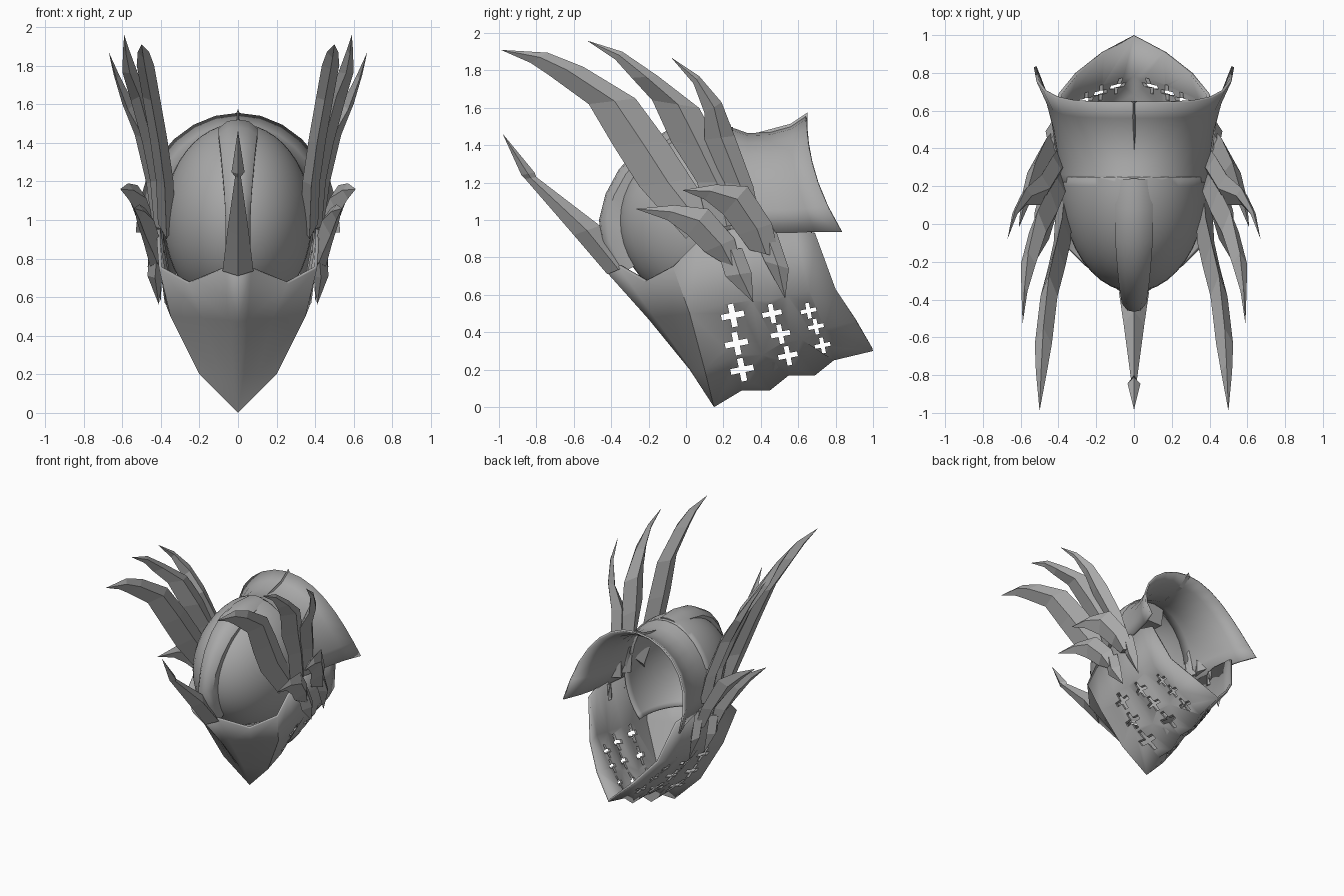
import bpy, bmesh, math
from mathutils import Vector, Matrix

default = bpy.data.objects.get("Cube")
if default:
    bpy.data.objects.remove(default, do_unlink=True)

steel = bpy.data.materials.new("plain_steel")
steel.use_nodes = True
GREY = (0.4, 0.4, 0.4, 1)
steel.diffuse_color = GREY
steel.node_tree.nodes["Principled BSDF"].inputs["Base Color"].default_value = GREY


def finish(name, bm, mirror=False, thickness=0, smooth=None):
    """Turn a bmesh into a shaded object, optionally mirrored and thickened."""
    bmesh.ops.remove_doubles(bm, verts=bm.verts, dist=0.0005)
    bmesh.ops.recalc_face_normals(bm, faces=bm.faces)
    mesh = bpy.data.meshes.new(name)
    bm.to_mesh(mesh)
    bm.free()
    mesh.materials.append(steel)
    obj = bpy.data.objects.new(name, mesh)
    bpy.context.collection.objects.link(obj)
    bpy.ops.object.select_all(action='DESELECT')
    obj.select_set(True)
    bpy.context.view_layer.objects.active = obj
    if mirror:
        mod = obj.modifiers.new("Mirror", 'MIRROR')
        mod.merge_threshold = 0.001
    if thickness:
        mod = obj.modifiers.new("Shell", 'SOLIDIFY')
        mod.thickness = thickness
        mod.offset = -1
    if smooth:
        bpy.ops.object.shade_smooth_by_angle(angle=math.radians(smooth))
    return obj


def loft(rings, closed=False):
    """Skin a list of equally long point rows; closed rows get end caps."""
    bm = bmesh.new()
    rows = [[bm.verts.new(p) for p in ring] for ring in rings]
    count = len(rows[0])
    for a, b in zip(rows, rows[1:]):
        for i in range(count if closed else count - 1):
            j = (i + 1) % count
            bm.faces.new((a[i], a[j], b[j], b[i]))
    if closed:
        bm.faces.new(rows[0])
        bm.faces.new(rows[-1][::-1])
    bmesh.ops.remove_doubles(bm, verts=bm.verts, dist=0.0005)
    bmesh.ops.dissolve_degenerate(bm, edges=bm.edges, dist=0.0005)
    return bm


def blade(name, stations, tip, bulk=0.28):
    """Diamond-section horn: stations are x, upper y z, lower y z."""
    rings = []
    for x, uy, uz, ly, lz in stations:
        upper, lower = Vector((x, uy, uz)), Vector((x, ly, lz))
        side = Vector((min((upper - lower).length * bulk, 0.045), 0, 0))
        middle = upper.lerp(lower, 0.45)
        rings.append((upper, middle + side, lower, middle - side))
    end = Vector(tip)
    rings.append([end + (p - end) * 0.02 for p in rings[-1]])
    return finish(name, loft(rings, closed=True), mirror=True)


# Domed face shell
bm = bmesh.new()
bmesh.ops.create_uvsphere(bm, u_segments=40, v_segments=24, radius=1)
bmesh.ops.scale(bm, vec=(0.385, 0.56, 0.5), verts=bm.verts)
bmesh.ops.translate(bm, vec=(0, 0.2, 1), verts=bm.verts)
for point, normal in (((0, 0.25, 0), (0, 1, 0)), ((0, 0, 0.62), (0, 0, -1))):
    bmesh.ops.bisect_plane(bm, geom=bm.verts[:] + bm.edges[:] + bm.faces[:],
                           plane_co=point, plane_no=normal, clear_outer=True)
finish("face_dome", bm, thickness=0.015, smooth=40)

# Flared neck guard: arched sections, raked towards the rear
rings = []
for y, width, top, rake in ((0.19, 0.395, 1.5, -0.04), (0.26, 0.4, 1.49, 0),
                            (0.33, 0.41, 1.465, 0.03), (0.45, 0.435, 1.47, 0.08),
                            (0.56, 0.475, 1.5, 0.13), (0.64, 0.53, 1.555, 0.19)):
    ring = []
    for step in range(8):
        angle = math.pi / 2 * step / 7
        drop = 1 - math.cos(angle)
        ring.append((width * math.sin(angle), y + rake * drop ** 2,
                     top - (top - 0.935) * drop))
    rings.append(ring)
finish("neck_guard", loft(rings), mirror=True, thickness=0.015, smooth=40)

# Small keel on top of the neck guard
rings = [[(-w, y, z - 0.02), (0, y, z + w), (w, y, z - 0.02)]
         for y, z, w in ((0.38, 1.465, 0.002), (0.56, 1.5, 0.015), (0.65, 1.56, 0.015))]
finish("neck_keel", loft(rings, closed=True))

# Raised brow crest running down the middle of the dome
profile = ((0.24, 1.51, 0.1), (0.08, 1.52, 0.1), (-0.1, 1.48, 0.1), (-0.25, 1.39, 0.09),
           (-0.36, 1.27, 0.08), (-0.43, 1.14, 0.07), (-0.465, 1, 0.065),
           (-0.45, 0.87, 0.065), (-0.37, 0.7, 0.065))
heart = Vector((0, 0.15, 1))
rings = []
for y, z, w in profile:
    crown = Vector((0, y, z))
    inward = (heart - crown).normalized()
    rings.append([crown + inward * depth + Vector((w * share, 0, 0)) for share, depth in
                  ((-1, 0.18), (-1, 0.045), (-0.55, 0.008), (0, 0),
                   (0.55, 0.008), (1, 0.045), (1, 0.18))])
finish("brow_crest", loft(rings, closed=True), smooth=40)

# Keeled jaw guard: columns run from the keel up to the rim
columns = (
    ((0, 0.15, 0), (0, 0.02, 0.2), (0, -0.2, 0.47), (0, -0.45, 0.75)),
    ((0, 0.15, 0), (0.03, 0.03, 0.2), (0.05, -0.17, 0.48), (0.07, -0.36, 0.75)),
    ((0, 0.15, 0), (0.1, 0.06, 0.2), (0.18, -0.08, 0.49), (0.26, -0.22, 0.67)),
    ((0, 0.15, 0), (0.2, 0.1, 0.2), (0.35, 0.02, 0.5), (0.41, -0.07, 0.75)),
    ((0, 0.3, 0.09), (0.21, 0.26, 0.27), (0.37, 0.2, 0.55), (0.42, 0.06, 0.88)),
    ((0, 0.45, 0.09), (0.16, 0.41, 0.28), (0.35, 0.35, 0.57), (0.42, 0.24, 0.95)),
    ((0, 0.55, 0.17), (0.2, 0.51, 0.34), (0.38, 0.45, 0.57), (0.43, 0.38, 0.95)),
    ((0, 0.69, 0.17), (0.16, 0.62, 0.36), (0.35, 0.54, 0.6), (0.41, 0.49, 0.95)),
    ((0, 0.79, 0.25), (0.18, 0.74, 0.42), (0.36, 0.66, 0.62), (0.42, 0.58, 0.95)),
    ((0, 1, 0.3), (0.17, 0.91, 0.46), (0.31, 0.8, 0.63), (0.4, 0.69, 0.93)),
)
jaw = finish("jaw_guard", loft(columns), mirror=True, thickness=0.018, smooth=35)

# Cross-shaped breathing holes cut through both cheeks
bm = bmesh.new()
for size, centres in ((0.062, ((0.25, 0.49), (0.27, 0.34), (0.3, 0.2))),
                      (0.052, ((0.46, 0.5), (0.505, 0.39), (0.545, 0.275))),
                      (0.042, ((0.655, 0.515), (0.695, 0.43), (0.73, 0.33)))):
    for y, z in centres:
        arm = size * 0.25
        outline = []
        for turn in range(4):
            spin = Matrix.Rotation(turn * math.pi / 2 + 0.2, 2)
            for corner in ((size, -arm), (size, arm), (arm, arm)):
                outline.append(spin @ Vector(corner))
        face = bm.faces.new([bm.verts.new((-1, y + p.x, z + p.y)) for p in outline])
        grown = bmesh.ops.extrude_face_region(bm, geom=[face])["geom"]
        bmesh.ops.translate(bm, vec=(2, 0, 0),
                            verts=[v for v in grown if isinstance(v, bmesh.types.BMVert)])
cutter = finish("hole_cutter", bm)
cutter.hide_render = True
bpy.context.view_layer.objects.active = jaw
cut = jaw.modifiers.new("Holes", 'BOOLEAN')
cut.operation = 'DIFFERENCE'
cut.solver = 'EXACT'
cut.object = cutter
for mod in list(jaw.modifiers):
    if mod.type in {'MIRROR', 'SOLIDIFY', 'BOOLEAN'}:
        bpy.ops.object.modifier_apply(modifier=mod.name)
bpy.data.objects.remove(cutter, do_unlink=True)

# Long chin spike with a pinched neck and pointed head
rings = [[(0, ly, lz), (w, (ly + uy) / 2, (lz + uz) / 2), (0, uy, uz),
          (-w, (ly + uy) / 2, (lz + uz) / 2)]
         for w, ly, lz, uy, uz in ((0.08, -0.42, 0.71, -0.3, 0.76),
                                   (0.055, -0.6, 0.92, -0.46, 0.97),
                                   (0.015, -0.86, 1.22, -0.8, 1.23),
                                   (0.034, -0.88, 1.24, -0.81, 1.255),
                                   (0.001, -0.98, 1.46, -0.979, 1.46))]
finish("chin_spike", loft(rings, closed=True))

# Three long swept horns on each side
blade("front_horn", ((0.37, 0.14, 1.05, 0, 0.9), (0.38, 0.03, 1.22, -0.25, 1.18),
                     (0.41, -0.1, 1.42, -0.39, 1.4), (0.45, -0.27, 1.65, -0.52, 1.62),
                     (0.48, -0.55, 1.82, -0.74, 1.78), (0.49, -0.74, 1.895, -0.83, 1.84)),
      (0.5, -0.99, 1.91))
blade("middle_horn", ((0.39, 0.3, 0.98, 0.12, 0.95), (0.41, 0.25, 1.2, 0.06, 1.2),
                      (0.45, 0.19, 1.38, -0.08, 1.42), (0.51, 0.07, 1.6, -0.18, 1.64),
                      (0.56, -0.15, 1.77, -0.29, 1.76), (0.58, -0.34, 1.9, -0.38, 1.86)),
      (0.59, -0.53, 1.96))
blade("rear_horn", ((0.4, 0.4, 0.98, 0.24, 0.95), (0.43, 0.36, 1.18, 0.2, 1.2),
                    (0.49, 0.26, 1.45, 0.1, 1.43), (0.57, 0.19, 1.63, 0.1, 1.57),
                    (0.63, 0.07, 1.77, 0.04, 1.73)),
      (0.67, -0.08, 1.87))

# Two short cheek horns and their downward points on each side
blade("upper_cheek_horn", ((0.42, 0.5, 0.8, 0.34, 0.84), (0.46, 0.46, 0.98, 0.28, 0.92),
                           (0.52, 0.33, 1.18, 0.2, 1.03), (0.57, 0.16, 1.19, 0.1, 1.11)),
      (0.61, -0.02, 1.16))
blade("lower_cheek_horn", ((0.42, 0.3, 0.74, 0.18, 0.78), (0.44, 0.26, 0.9, 0.1, 0.83),
                           (0.48, 0.12, 1.06, 0.01, 0.92), (0.51, -0.06, 1.08, -0.1, 1)),
      (0.54, -0.27, 1.06))
blade("rear_cheek_point", ((0.42, 0.48, 0.95, 0.36, 0.92), (0.43, 0.55, 0.74, 0.42, 0.78)),
      (0.4, 0.53, 0.58))
blade("front_cheek_point", ((0.42, 0.3, 0.85, 0.17, 0.83), (0.43, 0.35, 0.72, 0.21, 0.7)),
      (0.41, 0.36, 0.56))
